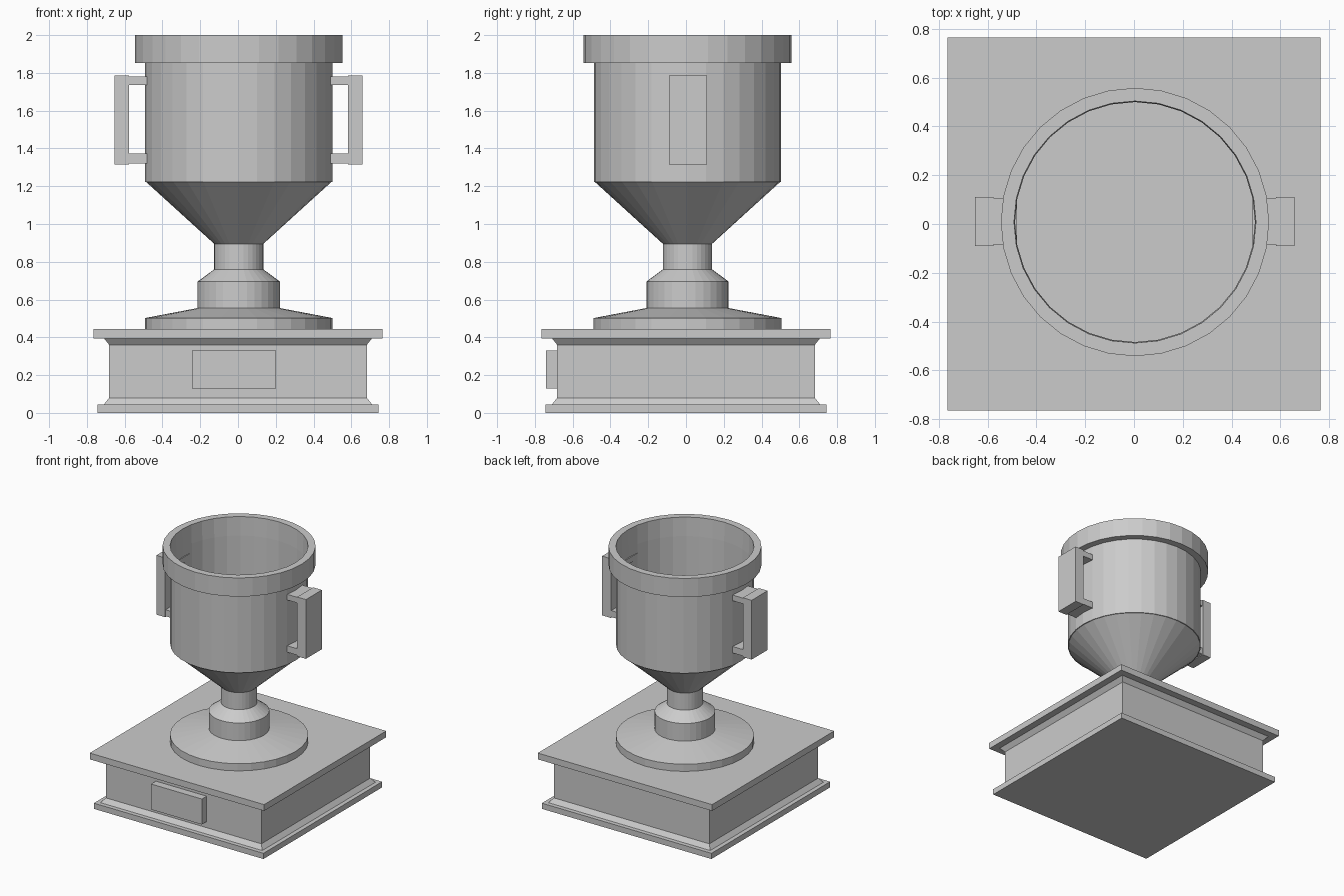
import bpy, bmesh, math

if "Cube" in bpy.data.objects:
    bpy.data.objects.remove(bpy.data.objects["Cube"])

metal = bpy.data.materials.new("plain_grey")
metal.diffuse_color = (0.6, 0.6, 0.6, 1)
metal.use_nodes = True
metal.node_tree.nodes["Principled BSDF"].inputs["Base Color"].default_value = metal.diffuse_color


def finish(bm, name):
    bmesh.ops.recalc_face_normals(bm, faces=bm.faces)
    mesh = bpy.data.meshes.new(name)
    bm.to_mesh(mesh)
    bm.free()
    mesh.materials.append(metal)
    obj = bpy.data.objects.new(name, mesh)
    bpy.context.collection.objects.link(obj)
    return obj


def lathe(name, profile, sides=32, phase=0.0, centre=(0.004, 0.008)):
    """Closed solid from (radius, z) rings, capped at both ends."""
    bm = bmesh.new()
    rings = []
    for r, z in profile:
        ring = []
        for i in range(sides):
            a = phase + 2 * math.pi * i / sides
            ring.append(bm.verts.new((centre[0] + r * math.cos(a),
                                      centre[1] + r * math.sin(a), z)))
        rings.append(ring)
    for lo, hi in zip(rings, rings[1:]):
        for i in range(sides):
            j = (i + 1) % sides
            bm.faces.new((lo[i], lo[j], hi[j], hi[i]))
    bm.faces.new(rings[0])
    bm.faces.new(rings[-1])
    return finish(bm, name)


def square(name, profile, centre=(0, 0)):
    """Four-sided lathe where the profile gives half widths."""
    return lathe(name, [(h * math.sqrt(2), z) for h, z in profile],
                 4, math.pi / 4, centre)


def box(name, x, y, z):
    bm = bmesh.new()
    bmesh.ops.create_cube(bm, size=1)
    for v in bm.verts:
        v.co = [lo + (c + 0.5) * (hi - lo)
                for c, (lo, hi) in zip(v.co, (x, y, z))]
    return finish(bm, name)


# Square plinth with mouldings and overhanging top slab
square("plinth", [(0.744, 0), (0.744, 0.045), (0.71, 0.045), (0.682, 0.08),
                  (0.682, 0.36), (0.71, 0.395), (0.765, 0.395), (0.765, 0.445)])

# Plaque on the front
box("plaque", (-0.243, 0.202), (-0.742, -0.67), (0.128, 0.33))

# Round foot, collar and stem
lathe("foot_and_stem", [(0.497, 0.44), (0.497, 0.502), (0.218, 0.555),
                        (0.218, 0.695), (0.13, 0.76), (0.13, 0.90)])

# Cup: cone, wall, rim, then inside wall down to a flat floor
lathe("cup", [(0.13, 0.895), (0.49, 1.222), (0.496, 1.222), (0.496, 1.852),
              (0.55, 1.852), (0.55, 2.0), (0.496, 2.0), (0.492, 1.852),
              (0.492, 1.23)])

# Handles: an upright grip joined to the cup by two arms
for side, s in (("left", -1), ("right", 1)):
    def span(a, b):
        return tuple(sorted((s * a + 0.003, s * b + 0.003)))
    box(side + "_handle_grip", span(0.579, 0.656), (-0.09, 0.11), (1.315, 1.785))
    for part, z in (("lower", (1.321, 1.372)), ("upper", (1.735, 1.78))):
        box(f"{side}_handle_{part}_arm", span(0.483, 0.585), (-0.085, 0.106), z)
